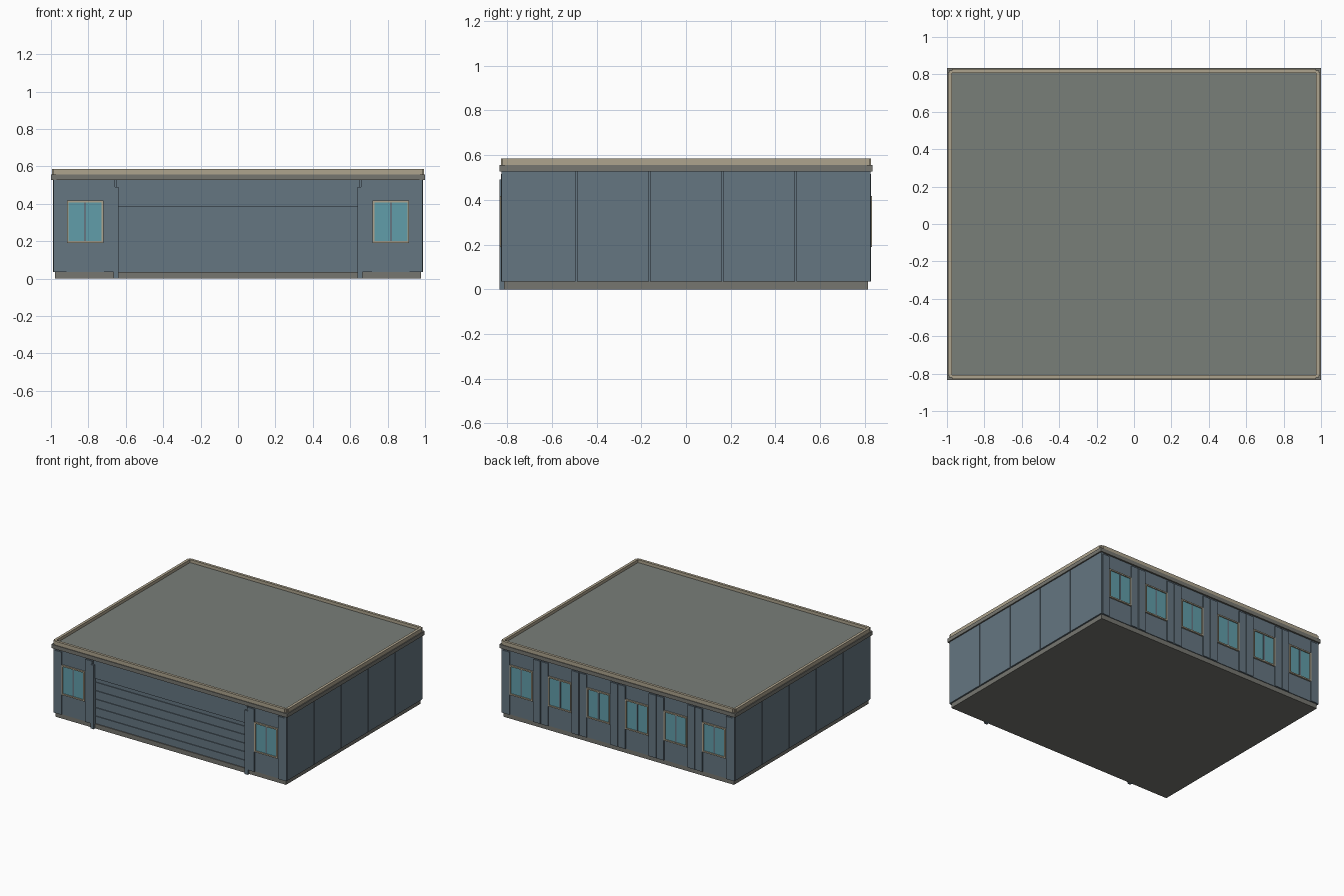
import bpy, bmesh
from mathutils import Vector, Matrix

if "Cube" in bpy.data.objects:
    bpy.data.objects.remove(bpy.data.objects["Cube"])


def mat(name, rgb):
    m = bpy.data.materials.new(name)
    m.diffuse_color = (*rgb, 1)
    m.use_nodes = True
    m.node_tree.nodes["Principled BSDF"].inputs["Base Color"].default_value = m.diffuse_color
    return m


WALL = mat("wall_blue_grey", (0.13, 0.18, 0.22))
TRIM = mat("trim_grey", (0.18, 0.18, 0.16))
CAP = mat("parapet_beige", (0.42, 0.37, 0.27))
ROOF = mat("roof_grey", (0.19, 0.21, 0.19))
GLASS = mat("window_teal", (0.12, 0.34, 0.40))


def boxes(name, spans, material, turn=False):
    """One object from (x0, x1, y0, y1, z0, z1) boxes; turn = rotate to the back."""
    bm = bmesh.new()
    for x0, x1, y0, y1, z0, z1 in spans:
        size = Vector((x1 - x0, y1 - y0, z1 - z0))
        mid = Vector((x0 + x1, y0 + y1, z0 + z1)) / 2
        bmesh.ops.create_cube(bm, size=1, matrix=Matrix.Translation(mid) @ Matrix.Diagonal((*size, 1)))
    if turn:
        bmesh.ops.transform(bm, matrix=Matrix.Diagonal((-1, -1, 1, 1)), verts=bm.verts)
    me = bpy.data.meshes.new(name)
    bm.to_mesh(me)
    bm.free()
    me.materials.append(material)
    ob = bpy.data.objects.new(name, me)
    bpy.context.collection.objects.link(ob)
    return ob


def ring(name, ox, oy, ix, iy, z0, z1, material):
    """Rectangular ring with outer and inner half sizes."""
    bm = bmesh.new()
    loops = []
    for hx, hy, z in ((ox, oy, z0), (ox, oy, z1), (ix, iy, z1), (ix, iy, z0)):
        loops.append([bm.verts.new((sx * hx, sy * hy, z))
                      for sx, sy in ((-1, -1), (1, -1), (1, 1), (-1, 1))])
    for a, b in zip(loops, loops[1:] + loops[:1]):
        for i in range(4):
            j = (i + 1) % 4
            bm.faces.new((a[i], a[j], b[j], b[i]))
    bmesh.ops.recalc_face_normals(bm, faces=bm.faces)
    me = bpy.data.meshes.new(name)
    bm.to_mesh(me)
    bm.free()
    me.materials.append(material)
    bpy.context.collection.objects.link(bpy.data.objects.new(name, me))


STEP = 0.327   # width of one wall module
GAP = 0.003    # half of the seam between modules

# Plinth, hidden core and roof
boxes("plinth", [(-0.978, 0.978, -0.815, 0.815, 0, 0.035)], TRIM)
boxes("wall_core", [(-0.978, 0.978, -0.806, 0.806, 0.035, 0.53)], WALL)
boxes("roof", [(-0.975, 0.975, -0.81, 0.81, 0.53, 0.562)], ROOF)

# Cornice band and parapet cap
ring("cornice", 1.0, 0.833, 0.97, 0.80, 0.527, 0.556, TRIM)
ring("parapet", 0.988, 0.822, 0.973, 0.808, 0.556, 0.585, CAP)
edges = []
for s in (-1, 1):
    edges.append((-0.972, 0.972, s * 0.824 - 0.004, s * 0.824 + 0.004, 0.556, 0.585))
    edges.append((s * 0.99 - 0.004, s * 0.99 + 0.004, -0.81, 0.81, 0.556, 0.585))
boxes("parapet_facing", edges, CAP)

# Plain side panels, five per side
for side, s in (("left", -1), ("right", 1)):
    x0, x1 = sorted((s * 0.97, s * 0.99))
    boxes(side + "_panels", [(x0, x1, (i - 2.5) * STEP + GAP, (i - 1.5) * STEP - GAP, 0.035, 0.53)
                             for i in range(5)], WALL)

# Corner posts
boxes("corner_posts", [(sx * 0.979 - 0.008, sx * 0.979 + 0.008, sy * 0.817 - 0.008, sy * 0.817 + 0.008, 0.035, 0.53)
                       for sx in (-1, 1) for sy in (-1, 1)], WALL)


def window_wall(label, centres, turn):
    """Window modules: recessed centre, side strips, frame, glass and mullion."""
    panel, frame, glass = [], [], []
    for c in centres:
        h = STEP / 2 - GAP
        panel.append((c - h, c + h, -0.82, -0.80, 0.035, 0.53))
        for s in (-1, 1):
            a, b = sorted((c + s * 0.1, c + s * h))
            panel.append((a, b, -0.828, -0.81, 0.035, 0.515))
            a, b = sorted((c + s * 0.088, c + s * 0.098))
            frame.append((a, b, -0.832, -0.815, 0.19, 0.418))
            a, b = sorted((c + s * 0.006, c + s * 0.088))
            glass.append((a, b, -0.824, -0.815, 0.20, 0.408))
        for z in (0.19, 0.408):
            frame.append((c - 0.088, c + 0.088, -0.832, -0.815, z, z + 0.01))
    boxes(label + "_window_panels", panel, WALL, turn)
    boxes(label + "_window_frames", frame, CAP, turn)
    boxes(label + "_window_glass", glass, GLASS, turn)
    boxes(label + "_window_mullions", [(c - 0.006, c + 0.006, -0.827, -0.815, 0.20, 0.408)
                                       for c in centres], WALL, turn)


window_wall("front", [-2.5 * STEP, 2.5 * STEP], False)
window_wall("back", [(i - 2.5) * STEP for i in range(6)], True)

# Garage door: lintel wall, slats and jambs
boxes("door_lintel", [(-0.65, 0.65, -0.82, -0.80, 0.385, 0.53)], WALL)
levels = [0.035, 0.095, 0.16, 0.225, 0.29, 0.355, 0.385]
boxes("garage_door_slats", [(-0.64, 0.64, -0.812, -0.80, a + 0.002, b - 0.002)
                            for a, b in zip(levels, levels[1:])], WALL)
boxes("door_jambs", [(s * 0.653 - 0.013, s * 0.653 + 0.013, -0.833, -0.80, 0, 0.49)
                     for s in (-1, 1)], WALL)
